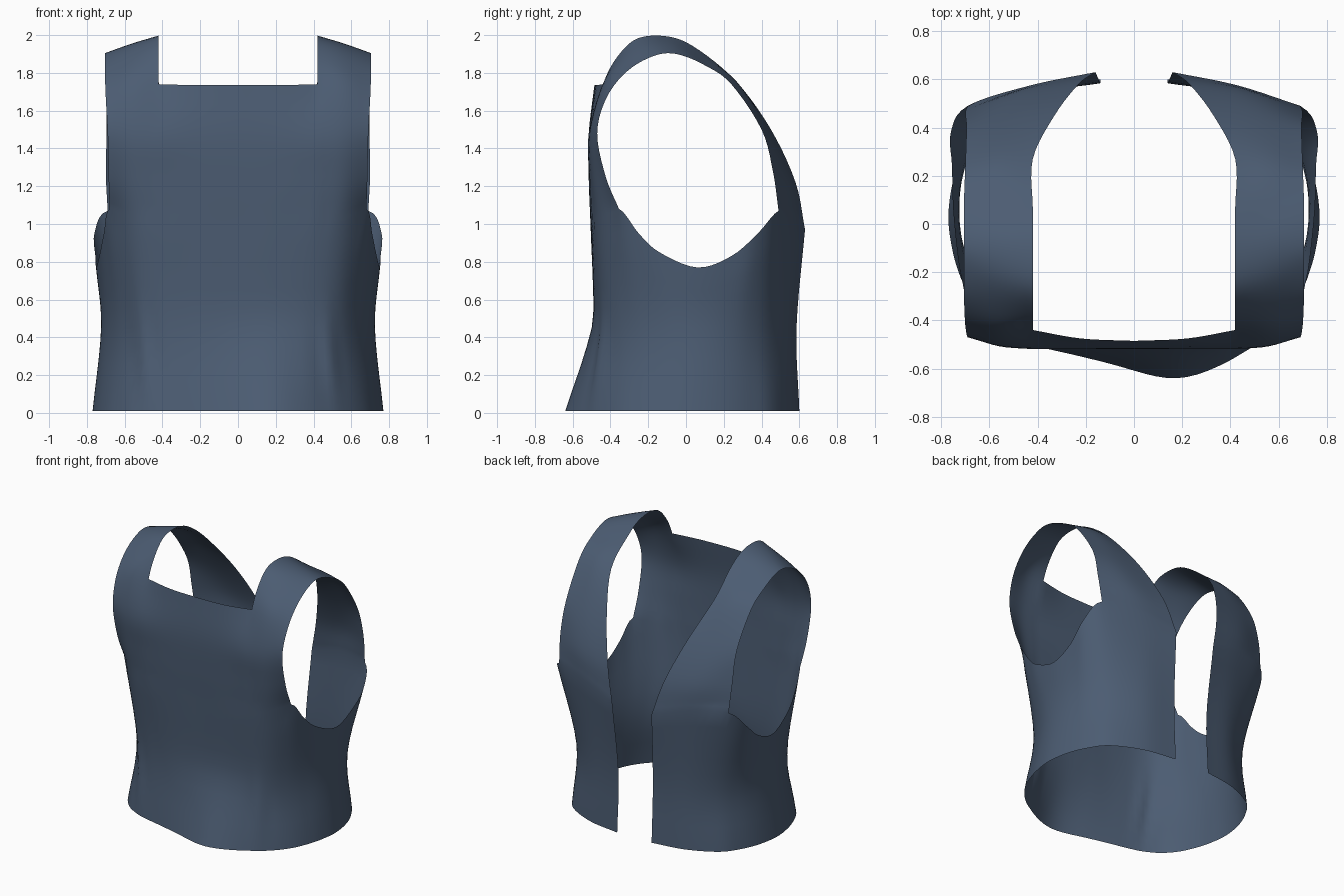
import bpy, bmesh, math
from mathutils import Vector

cube = bpy.data.objects.get("Cube")
if cube:
    bpy.data.objects.remove(cube)

STEPS = 5


def smooth_path(points):
    """Sample a smooth curve through the points."""
    p = [Vector(q) for q in points]
    p = [2 * p[0] - p[1]] + p + [2 * p[-1] - p[-2]]
    out = []
    for a, b, c, d in zip(p, p[1:], p[2:], p[3:]):
        for i in range(STEPS):
            t = i / STEPS
            out.append(0.5 * (2 * b + (c - a) * t + (2 * a - 5 * b + 4 * c - d) * t * t
                              + (3 * b - a - 3 * c + d) * t ** 3))
    return out + [p[-2]]


def add_patch(bm, rows):
    """Skin a grid of control points, on both sides of the body."""
    across = [smooth_path(r) for r in rows]
    columns = [smooth_path(c) for c in zip(*across)]
    for side in (1, -1):
        grid = [[bm.verts.new((side * v.x, v.y, v.z)) for v in col] for col in columns]
        for g, h in zip(grid, grid[1:]):
            for j in range(len(g) - 1):
                quad = (g[j], h[j], h[j + 1], g[j + 1])
                bm.faces.new(quad if side > 0 else quad[::-1])


# Body wrap, front centre round to back opening: hem, waist, top edge
hem = [(0, -.53), (.22, -.53), (.42, -.5), (.56, -.44), (.66, -.34), (.72, -.22), (.755, -.1),
       (.77, .04), (.745, .2), (.685, .34), (.59, .46), (.38, .56), (.14, .6)]
waist = [(0, -.49), (.22, -.485), (.4, -.46), (.52, -.41), (.6, -.32), (.66, -.22), (.71, -.08),
         (.725, .06), (.71, .2), (.66, .33), (.56, .445), (.37, .545), (.14, .585)]
top = [(0, -.505, 1), (.22, -.505, 1), (.42, -.495, 1), (.56, -.455, 1.03), (.68, -.355, 1.08),
       (.71, -.25, .95), (.73, -.14, .85), (.75, .06, .77), (.755, .24, .83), (.76, .38, .95),
       (.69, .49, 1.07), (.43, .575, 1.05), (.16, .63, .97)]

# Upper front panel below the square neckline
bib = [top[:3],
       [(0, -.515, 1.25), (.22, -.515, 1.25), (.42, -.51, 1.25)],
       [(0, -.515, 1.48), (.22, -.515, 1.48), (.42, -.515, 1.48)],
       [(0, -.485, 1.735), (.22, -.475, 1.735), (.42, -.44, 1.74)]]

# Shoulder strap, front to back: inner edge, middle, outer edge
strap = [top[2:5],
         [(.42, -.51, 1.25), (.56, -.49, 1.25), (.685, -.425, 1.25)],
         [(.42, -.515, 1.48), (.56, -.505, 1.48), (.69, -.47, 1.48)],
         [(.42, -.44, 1.74), (.56, -.445, 1.72), (.7, -.42, 1.67)],
         [(.42, -.36, 1.89), (.56, -.35, 1.85), (.705, -.31, 1.81)],
         [(.42, -.25, 1.985), (.56, -.22, 1.94), (.705, -.17, 1.89)],
         [(.42, -.08, 1.99), (.56, -.07, 1.95), (.705, -.05, 1.9)],
         [(.42, .07, 1.92), (.56, .08, 1.88), (.705, .1, 1.84)],
         [(.42, .27, 1.75), (.56, .26, 1.76), (.7, .24, 1.74)],
         [(.33, .45, 1.5), (.53, .43, 1.5), (.695, .4, 1.5)],
         [(.23, .58, 1.22), (.48, .54, 1.25), (.7, .46, 1.28)],
         top[:9:-1]]

bm = bmesh.new()
add_patch(bm, [[(x, y, .01) for x, y in hem], [(x, y, .45) for x, y in waist], top])
add_patch(bm, bib)
add_patch(bm, strap)
bmesh.ops.remove_doubles(bm, verts=bm.verts, dist=0.02)

# Hem flares forward off centre, with soft cloth folds at the waist
for v in bm.verts:
    x, y, z = v.co
    if y < -.2:
        flare = max(0, 1 - z / .5)
        v.co.y -= .11 * flare * math.exp(-((x - .17) / .3) ** 2)
        fold = math.exp(-((abs(x) - .5) / .1) ** 2 - ((z - .3) / .2) ** 2)
        v.co.y += .01 * fold * math.sin(45 * x + 6 * z)
bmesh.ops.recalc_face_normals(bm, faces=bm.faces)

mesh = bpy.data.meshes.new("vest_shell")
bm.to_mesh(mesh)
bm.free()
vest = bpy.data.objects.new("vest_shell", mesh)
bpy.context.collection.objects.link(vest)

# Slate blue cloth
cloth = bpy.data.materials.new("slate_blue_cloth")
cloth.use_nodes = True
colour = (.072, .108, .17, 1)
cloth.diffuse_color = colour
shader = cloth.node_tree.nodes["Principled BSDF"]
shader.inputs["Base Color"].default_value = colour
shader.inputs["Roughness"].default_value = .9
mesh.materials.append(cloth)

bpy.context.view_layer.objects.active = vest
vest.select_set(True)
bpy.ops.object.shade_smooth_by_angle(angle=math.radians(50))
